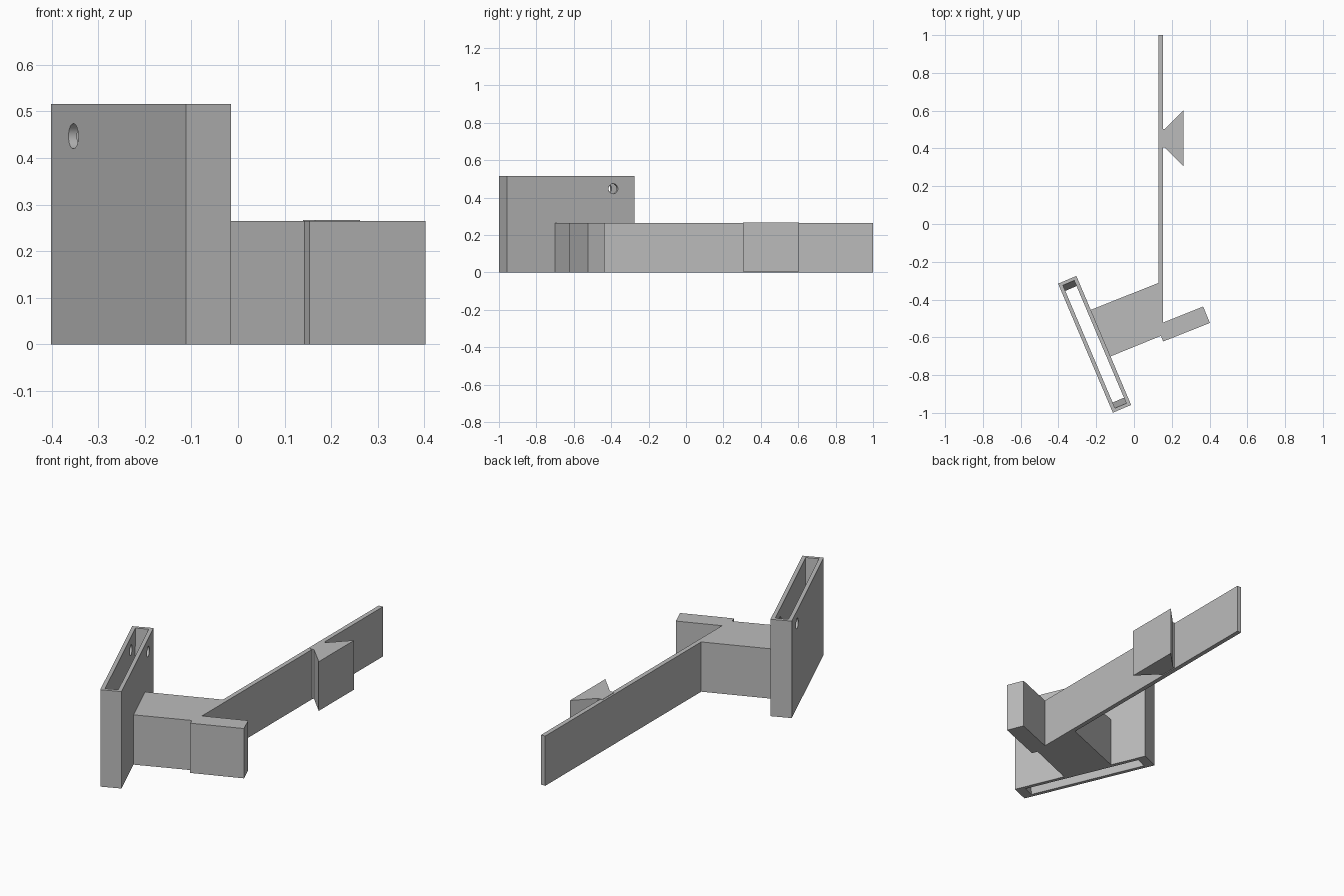
import bpy, bmesh, math
from mathutils import Matrix, Vector

cube = bpy.data.objects.get("Cube")
if cube:
    bpy.data.objects.remove(cube, do_unlink=True)

# One plain grey for the whole bracket
grey = bpy.data.materials.new("plain grey")
grey.use_nodes = True
colour = (0.5, 0.5, 0.5, 1)
grey.diffuse_color = colour
grey.node_tree.nodes["Principled BSDF"].inputs["Base Color"].default_value = colour


def make_object(name, bm):
    bmesh.ops.recalc_face_normals(bm, faces=bm.faces)
    mesh = bpy.data.meshes.new(name)
    bm.to_mesh(mesh)
    bm.free()
    mesh.materials.append(grey)
    obj = bpy.data.objects.new(name, mesh)
    bpy.context.collection.objects.link(obj)
    return obj


def extrude_outline(name, outline, bottom, top):
    bm = bmesh.new()
    face = bm.faces.new([bm.verts.new((x, y, bottom)) for x, y in outline])
    grown = bmesh.ops.extrude_face_region(bm, geom=[face], use_keep_orig=True)
    moved = [v for v in grown["geom"] if isinstance(v, bmesh.types.BMVert)]
    bmesh.ops.translate(bm, verts=moved, vec=(0, 0, top - bottom))
    return make_object(name, bm)


# Arm: angled block, long thin strip and front tab in one outline
extrude_outline("arm_and_strip", [
    (-0.237, -0.458), (0.129, -0.312), (0.129, 1), (0.153, 1), (0.153, -0.522),
    (0.366, -0.437), (0.402, -0.524), (0.154, -0.622), (0.143, -0.592),
    (-0.134, -0.705)], 0, 0.265)

# Dovetail wedge on the strip
mid = 0.454
half = [(0.14, 0.05), (0.165, 0.05), (0.262, 0.149)]
wedge = [(x, mid - w) for x, w in half] + [(x, mid + w) for x, w in reversed(half)]
extrude_outline("dovetail_wedge", wedge, 0.005, 0.267)

# Holder: upright sleeve whose through slot narrows in length towards the bottom
length, width, height = 0.742, 0.105, 0.516
wall = 0.02


def ring(bm, half_x, half_y, z):
    return [bm.verts.new((sx * half_x, sy * half_y, z))
            for sx, sy in ((-1, -1), (1, -1), (1, 1), (-1, 1))]


bm = bmesh.new()
rings = [
    ring(bm, width / 2, length / 2, 0),
    ring(bm, width / 2, length / 2, height),
    ring(bm, width / 2 - wall, length / 2 - 0.018, height),
    ring(bm, width / 2 - wall, length / 2 - 0.05, 0),
]
for a, b in zip(rings, rings[1:] + rings[:1]):
    for i in range(4):
        j = (i + 1) % 4
        bm.faces.new((a[i], a[j], b[j], b[i]))
holder = make_object("holder_sleeve", bm)

# Round hole through both holder walls near the back
bm = bmesh.new()
bmesh.ops.create_cone(bm, cap_ends=True, segments=32, radius1=0.027, radius2=0.027,
                      depth=0.4, matrix=Matrix.Translation((0, length / 2 - 0.124, 0.447))
                      @ Matrix.Rotation(math.pi / 2, 4, "Y"))
cutter = make_object("hole_cutter", bm)
cutter.hide_render = True
cut = holder.modifiers.new("hole", "BOOLEAN")
cut.operation = "DIFFERENCE"
cut.solver = "EXACT"
cut.object = cutter

bpy.context.view_layer.objects.active = holder
holder.select_set(True)
bpy.ops.object.modifier_apply(modifier=cut.name)
bpy.data.objects.remove(cutter, do_unlink=True)
bpy.ops.object.shade_smooth_by_angle(angle=math.radians(30))

# Turn the holder to stand square to the angled arm
holder.data.transform(Matrix.Translation(Vector((-0.2085, -0.637, 0)))
                      @ Matrix.Rotation(math.radians(23), 4, "Z"))
